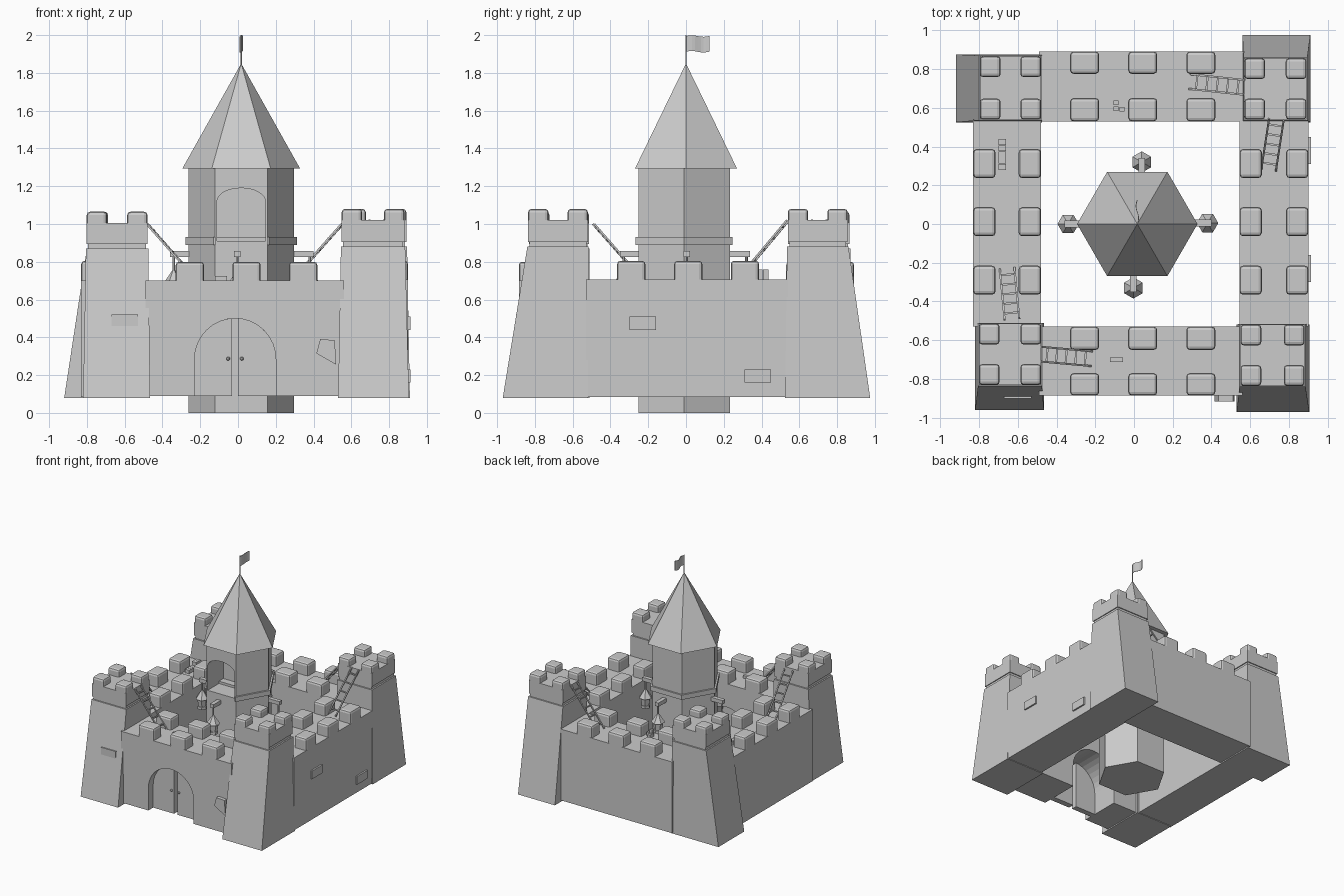
import bpy, bmesh, math
from mathutils import Vector

if "Cube" in bpy.data.objects:
    bpy.data.objects.remove(bpy.data.objects["Cube"])


def obj(name, bm):
    bmesh.ops.recalc_face_normals(bm, faces=bm.faces)
    me = bpy.data.meshes.new(name)
    bm.to_mesh(me)
    bm.free()
    o = bpy.data.objects.new(name, me)
    bpy.context.collection.objects.link(o)
    return o


def taper(name, lo, hi, z0, z1, bevel=0):
    """Block between two rectangles (x0, x1, y0, y1) at z0 and z1."""
    bm = bmesh.new()
    vs = [bm.verts.new((r[i], r[j], z)) for r, z in ((lo, z0), (hi, z1))
          for i, j in ((0, 2), (1, 2), (1, 3), (0, 3))]
    bm.faces.new(vs[3::-1])
    bm.faces.new(vs[4:])
    for i in range(4):
        j = (i + 1) % 4
        bm.faces.new((vs[i], vs[j], vs[j + 4], vs[i + 4]))
    if bevel:  # round the top rim and upright edges
        edges = [e for e in bm.edges if max(v.co.z for v in e.verts) > z0 + 1e-4]
        bmesh.ops.bevel(bm, geom=edges, offset=bevel, segments=2, profile=0.5, affect='EDGES')
    return obj(name, bm)


def box(name, x0, x1, y0, y1, z0, z1, bevel=0):
    return taper(name, (x0, x1, y0, y1), (x0, x1, y0, y1), z0, z1, bevel)


def profile(name, pts, y0, y1):
    """Extrude an x-z outline from y0 to y1."""
    bm = bmesh.new()
    f = bm.faces.new([bm.verts.new((x, y0, z)) for x, z in pts])
    r = bmesh.ops.extrude_face_region(bm, geom=[f])
    bmesh.ops.translate(bm, vec=(0, y1 - y0, 0),
                        verts=[v for v in r['geom'] if isinstance(v, bmesh.types.BMVert)])
    return obj(name, bm)


def cone(name, x, y, z0, z1, r0, r1, n=6, turn=0):
    """n-sided prism or cone with a corner on +x."""
    bm = bmesh.new()
    a = [2 * math.pi * i / n + turn for i in range(n)]
    lo = [bm.verts.new((x + r0 * math.cos(t), y + r0 * math.sin(t), z0)) for t in a]
    bm.faces.new(lo)
    if r1 == 0:
        tip = bm.verts.new((x, y, z1))
        for i in range(n):
            bm.faces.new((lo[i], lo[(i + 1) % n], tip))
    else:
        hi = [bm.verts.new((x + r1 * math.cos(t), y + r1 * math.sin(t), z1)) for t in a]
        bm.faces.new(hi)
        for i in range(n):
            j = (i + 1) % n
            bm.faces.new((lo[i], lo[j], hi[j], hi[i]))
    return obj(name, bm)


def arch(cx, hw, spring, rise, a0=0, a1=math.pi, n=16):
    return [(cx + hw * math.cos(a0 + (a1 - a0) * i / n), spring + rise * math.sin(a0 + (a1 - a0) * i / n))
            for i in range(n + 1)]


# Curtain walls; the front one has the gate arch in its outline
gx, gr, gs = -0.015, 0.215, 0.285
profile("front_wall", [(0.56, 0.09), (0.56, 0.7), (-0.49, 0.7), (-0.49, 0.09), (gx - gr, 0.09)]
        + arch(gx, gr, gs, gr)[::-1] + [(gx + gr, 0.09)], -0.885, -0.53)
box("back_wall", -0.49, 0.57, 0.53, 0.89, 0.09, 0.7)
box("left_wall", -0.83, -0.48, -0.53, 0.54, 0.085, 0.7)
box("right_wall", 0.545, 0.9, -0.53, 0.54, 0.085, 0.705)

# Wall merlons
for c in (-0.255, 0.045, 0.345):
    for y0, y1 in ((-0.885, -0.77), (-0.65, -0.53), (0.53, 0.65), (0.775, 0.89)):
        box("merlon", c - 0.075, c + 0.075, y0, y1, 0.69, 0.8, 0.018)
for c in (-0.29, 0.012, 0.312):
    for x0, x1 in ((-0.83, -0.715), (-0.595, -0.48), (0.545, 0.66), (0.785, 0.9)):
        box("merlon", x0, x1, c - 0.075, c + 0.075, 0.69, 0.805, 0.018)


# Corner towers: base and top rectangles, body height and crown height
towers = (((-0.82, -0.465, -0.96, -0.51), (-0.805, -0.475, -0.835, -0.51), 0.87, 1.065),
          ((0.53, 0.905, -0.97, -0.52), (0.545, 0.885, -0.84, -0.515), 0.88, 1.08),
          ((0.56, 0.91, 0.525, 0.975), (0.565, 0.895, 0.535, 0.86), 0.88, 1.08),
          ((-0.92, -0.475, 0.525, 0.875), (-0.8, -0.475, 0.535, 0.87), 0.87, 1.065))
for lo, hi, zb, zt in towers:
    taper("tower_body", lo, hi, 0.08, zb)
    x0, x1, y0, y1 = hi
    box("tower_neck", x0 + 0.012, x1 - 0.012, y0 + 0.012, y1 - 0.012, zb - 0.01, zb + 0.035)
    x0, x1, y0, y1 = x0 + 0.004, x1 - 0.004, y0 + 0.004, y1 - 0.004
    box("tower_crown", x0, x1, y0, y1, zb + 0.025, zt - 0.06)
    for a in (x0, x1 - 0.108):
        for b in (y0, y1 - 0.108):
            box("tower_merlon", a, a + 0.108, b, b + 0.108, zt - 0.07, zt, 0.018)

# Gate leaves with knobs
gap0, gap1 = -0.032, 0.0
left = arch(gx, gr, gs, gr, math.acos((gap0 - gx) / gr), math.pi)
right = arch(gx, gr, gs, gr, 0, math.acos((gap1 - gx) / gr))
profile("gate_leaf_left", left + [(gx - gr, 0.09), (gap0, 0.09)], -0.82, -0.77)
profile("gate_leaf_right", right + [(gap1, 0.09), (gx + gr, 0.09)], -0.82, -0.77)
for x in (-0.052, 0.02):
    bm = bmesh.new()
    bmesh.ops.create_icosphere(bm, subdivisions=2, radius=0.01)
    obj("gate_knob", bm).location = (x, -0.828, 0.287)

# Central keep with a balcony niche
kx, ky = 0.017, -0.01
keep = cone("keep", kx, ky, 0, 1.3, 0.28, 0.28)
band = cone("keep_band", kx, ky, 0.89, 0.93, 0.296, 0.296)
cut = profile("niche_cutter", arch(kx, 0.128, 1.12, 0.07) + [(kx - 0.128, 0.91), (kx + 0.128, 0.91)], -0.4, -0.04)
cut2 = box("band_cutter", kx - 0.137, kx + 0.137, -0.4, -0.1, 0.85, 0.96)
for o, c in ((keep, cut), (band, cut2)):
    m = o.modifiers.new("opening", 'BOOLEAN')
    m.operation, m.solver, m.object = 'DIFFERENCE', 'EXACT', c
    c.hide_render = True
    c.hide_set(True)
cone("keep_roof", kx, 0, 1.295, 1.85, 0.311, 0)

# Flag
cone("flag_pole", kx, 0, 1.82, 2.0, 0.004, 0.004)
bm = bmesh.new()
rows = []
for i in range(9):
    y = 0.125 * i / 8
    x = kx + 0.007 * math.sin(i * 0.8)
    d = 0.004 * math.sin(i * 0.8)
    rows.append([bm.verts.new((x + s, y, z + d)) for s, z in
                 ((-0.002, 1.912), (0.002, 1.912), (0.002, 1.995), (-0.002, 1.995))])
for a, b in zip(rows, rows[1:]):
    for i in range(4):
        bm.faces.new((a[i], a[(i + 1) % 4], b[(i + 1) % 4], b[i]))
bm.faces.new(rows[0])
bm.faces.new(rows[-1])
obj("flag", bm)

# Hanging lanterns on bracket arms
for x, y in ((0.04, 0.32), (0.38, 0.005), (-0.34, 0.0), (-0.003, -0.33)):
    t = math.radians(30) if abs(y) > 0.1 else 0
    if abs(y) > 0.1:
        ys = sorted((math.copysign(0.22, y), y + math.copysign(0.02, y)))
        box("lantern_arm", x - 0.017, x + 0.017, ys[0], ys[1], 0.825, 0.857)
    else:
        xs = sorted((kx + math.copysign(0.2, x), x + math.copysign(0.02, x)))
        box("lantern_arm", xs[0], xs[1], y - 0.017, y + 0.017, 0.825, 0.857)
    cone("lantern_stem", x, y, 0.74, 0.83, 0.007, 0.007, 6, t)
    cone("lantern_cap", x, y, 0.685, 0.755, 0.055, 0.008, 6, t)
    cone("lantern_glass", x, y, 0.62, 0.69, 0.032, 0.042, 6, t)
    cone("lantern_base", x, y, 0.6, 0.622, 0.038, 0.038, 6, t)


# Ladders from the wall walks up to the tower crowns
def bar(name, a, b, s):
    bm = bmesh.new()
    bmesh.ops.create_cube(bm, size=1)
    o = obj(name, bm)
    d = b - a
    o.location, o.scale = (a + b) / 2, (s, s, d.length)
    o.rotation_euler = d.to_track_quat('Z', 'Y').to_euler()


for a, b in (((-0.48, -0.672, 1.0), (-0.22, -0.695, 0.705)), ((0.735, 0.54, 1.02), (0.695, 0.28, 0.71)),
             ((0.57, 0.705, 1.02), (0.29, 0.735, 0.705)), ((-0.63, -0.49, 1.0), (-0.655, -0.23, 0.705))):
    a, b = Vector(a), Vector(b)
    side = (b - a).cross(Vector((0, 0, 1))).normalized() * 0.038
    for s in (-1, 1):
        bar("ladder_rail", a + s * side, b + s * side, 0.01)
    for i in range(5):
        p = a.lerp(b, 0.12 + 0.19 * i)
        bar("ladder_rung", p - side, p + side, 0.01)

# Raised stones on the faces
box("raised_stone", -0.67, -0.53, -0.9, -0.85, 0.45, 0.52)
box("raised_stone", 0.88, 0.913, -0.3, -0.16, 0.44, 0.51)
box("raised_stone", 0.88, 0.913, 0.31, 0.45, 0.16, 0.23)
profile("loose_shield", [(0.435, 0.39), (0.415, 0.315), (0.52, 0.255), (0.512, 0.385)], -0.915, -0.88)

# Loose bricks on the wall walks
for x, y, z in ((-0.093, 0.625, 0.7), (-0.093, 0.595, 0.7), (-0.062, 0.592, 0.7), (-0.093, 0.595, 0.733)):
    box("loose_brick", x - 0.012, x + 0.012, y - 0.012, y + 0.012, z, z + 0.03)
for x in (-0.112, -0.09, -0.068):
    box("loose_brick", x - 0.011, x + 0.011, -0.712, -0.688, 0.7, 0.725)
for i in range(5):
    box("stacked_brick", -0.7, -0.66, 0.28 + i * 0.032, 0.31 + i * 0.032, 0.7, 0.73 + 0.03 * (i > 2))
